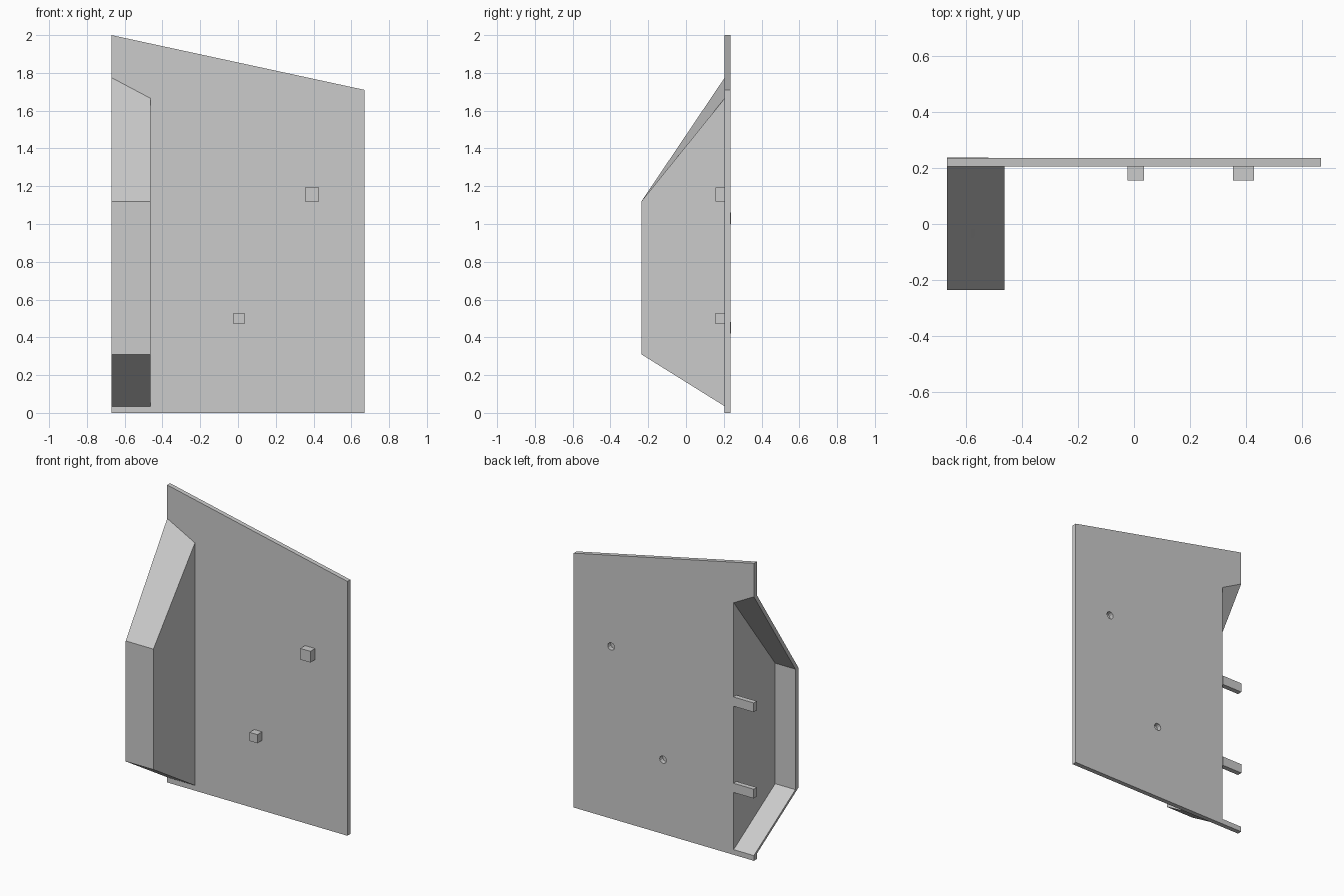
import bpy, bmesh, math
from mathutils import Vector

default = bpy.data.objects.get("Cube")
if default:
    bpy.data.objects.remove(default, do_unlink=True)

grey = bpy.data.materials.new("plain_grey")
grey.use_nodes = True
colour = (0.6, 0.6, 0.6, 1)
grey.diffuse_color = colour
grey.node_tree.nodes["Principled BSDF"].inputs["Base Color"].default_value = colour

FRONT, BACK = 0.205, 0.236      # panel faces along y
EDGE, OUTER, INNER = -0.67, -0.464, -0.52   # panel edge and hood wall in x


def finish(name, bm):
    bmesh.ops.recalc_face_normals(bm, faces=bm.faces)
    mesh = bpy.data.meshes.new(name)
    bm.to_mesh(mesh)
    bm.free()
    mesh.materials.append(grey)
    obj = bpy.data.objects.new(name, mesh)
    bpy.context.collection.objects.link(obj)
    return obj


def prism(name, outline, y0, y1):
    """Extrude an xz outline along y."""
    bm = bmesh.new()
    face = bm.faces.new([bm.verts.new((x, y0, z)) for x, z in outline])
    moved = bmesh.ops.extrude_face_region(bm, geom=[face])["geom"]
    bmesh.ops.translate(bm, vec=(0, y1 - y0, 0),
                        verts=[v for v in moved if isinstance(v, bmesh.types.BMVert)])
    return finish(name, bm)


def block(name, x0, x1, z0, z1, y0, y1):
    return prism(name, [(x0, z0), (x1, z0), (x1, z1), (x0, z1)], y0, y1)


# Panel with a sloping top and a notch behind the hood
panel = prism("panel", [(EDGE, 2), (-EDGE, 1.71), (-EDGE, 0), (EDGE, 0),
                        (EDGE, 0.035), (INNER, 0.035), (INNER, 1.695), (EDGE, 1.775)],
              FRONT, BACK)

# Lugs on the front, each with a round hole behind it
for name, x, z, size in (("upper_lug", 0.392, 1.157, 0.075),
                         ("lower_lug", 0.006, 0.5, 0.058)):
    h = size / 2
    block(name, x - h, x + h, z - h, z + h, 0.155, FRONT)
    ring = [math.tau * i / 12 for i in range(12)]
    cutter = prism(name + "_hole",
                   [(x + 0.025 * math.cos(a), z + 0.025 * math.sin(a)) for a in ring],
                   FRONT - 0.02, BACK + 0.02)
    cutter.hide_render = True
    cut = panel.modifiers.new("hole", "BOOLEAN")
    cut.operation, cut.solver, cut.object = "DIFFERENCE", "EXACT", cutter
    bpy.context.view_layer.objects.active = panel
    bpy.ops.object.modifier_apply(modifier=cut.name)
    bpy.data.objects.remove(cutter, do_unlink=True)

# Tabs crossing the notch
for name, z in (("lower_tab", 0.42), ("upper_tab", 1.0)):
    block(name, EDGE, INNER, z, z + 0.062, FRONT, BACK + 0.002)

# Hood: a folded shell, open at the panel edge and at the back
bm = bmesh.new()


def profile(x, shift):
    top = 1.775 - (x - EDGE) * 0.53
    points = [(FRONT, 0.035), (-0.236, 0.31), (-0.236, 1.12), (FRONT, top)]
    return [bm.verts.new(Vector((x, y + shift, z))) for y, z in points]


wall = BACK - FRONT
outer_rim, outer_wall = profile(EDGE, 0), profile(OUTER, 0)
inner_rim, inner_wall = profile(EDGE, wall), profile(INNER, wall)
for a, b in ((outer_rim, outer_wall), (inner_wall, inner_rim), (inner_rim, outer_rim)):
    for i in range(3):
        bm.faces.new((a[i], a[i + 1], b[i + 1], b[i]))
bm.faces.new(outer_wall)
bm.faces.new(inner_wall[::-1])
# Close the back rim where it meets the panel
bm.faces.new((outer_wall[0], outer_wall[3], inner_wall[3], inner_wall[0]))
for i in (0, 3):
    bm.faces.new((outer_rim[i], outer_wall[i], inner_wall[i], inner_rim[i]))
finish("side_hood", bm)
